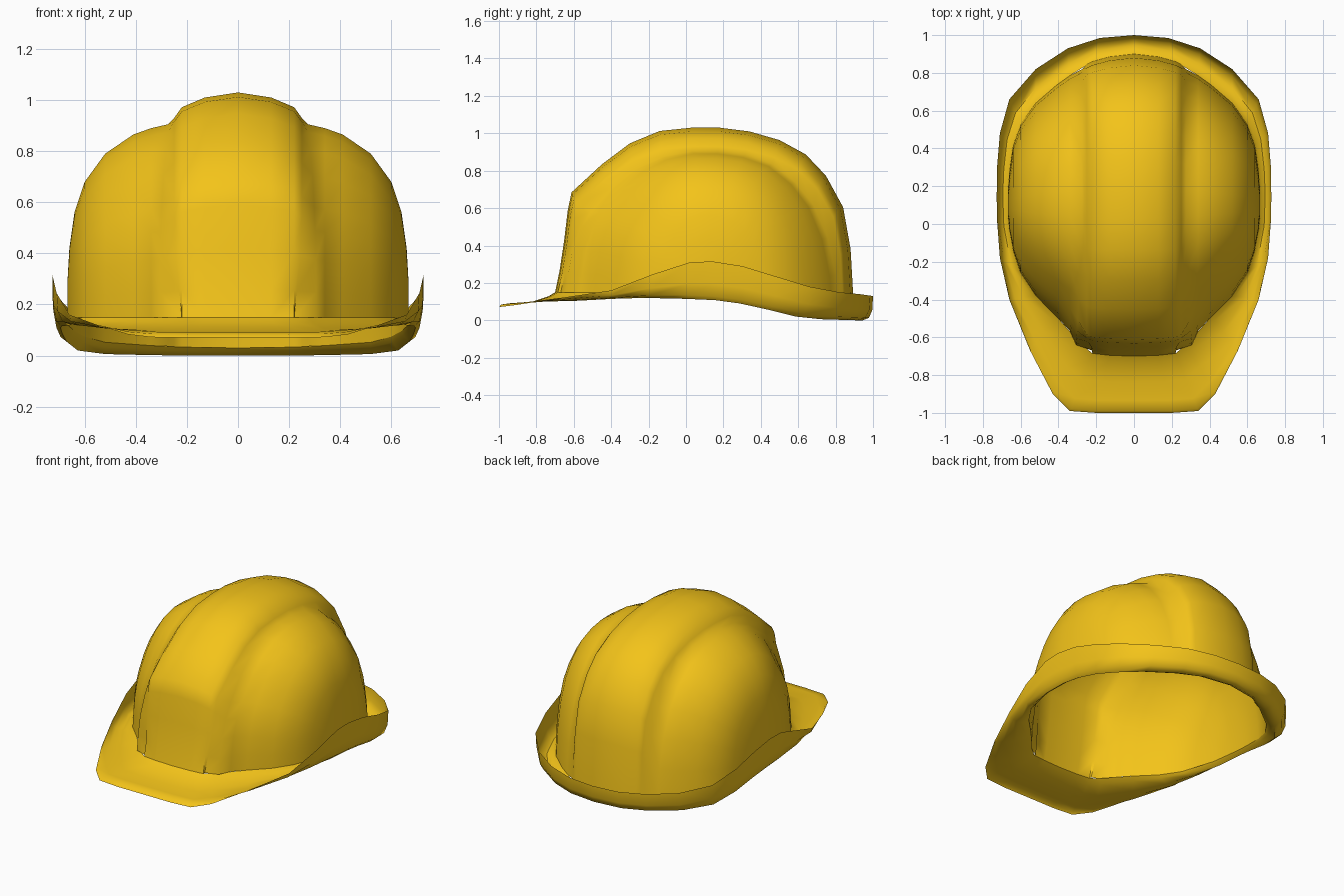
import bpy, bmesh

if "Cube" in bpy.data.objects:
    bpy.data.objects.remove(bpy.data.objects["Cube"])

YC = 0.1  # fore-aft middle of the shell

# fore-aft profiles (depth fraction, height fraction): raised crown and lower dome
CROWN = [(-1, 0), (-.97, .13), (-.94, .31), (-.915, .5), (-.89, .607), (-.69, .775), (-.5, .905),
         (-.3, .98), (-.09, 1), (.1, 1), (.3, .978), (.5, .93), (.675, .854), (.81, .74),
         (.925, .573), (.975, .35), (1, 0)]
DOME = [(-1, 0), (-.985, .13), (-.955, .3), (-.9, .45), (-.82, .57), (-.67, .74), (-.5, .87),
        (-.3, .96), (-.09, 1), (.1, 1), (.3, .975), (.5, .915), (.675, .8), (.81, .66),
        (.915, .46), (.975, .23), (1, 0)]

# slices from the centre outwards: x, front y, back y, top z
SLICES = [(0, -.70, .90, 1.03), (.13, -.695, .885, 1.01), (.22, -.685, .86, .972),
          (.25, -.67, .845, .93), (.275, -.64, .82, .905), (.34, -.565, .785, .89),
          (.41, -.49, .735, .865), (.52, -.38, .64, .79), (.60, -.26, .53, .68),
          (.64, -.14, .42, .56), (.66, -.03, .28, .42), (.668, .05, .17, .28)]
CROWN_SLICES = 4


def lerp_table(table, t):
    if t <= table[0][0]:
        return table[0][1]
    for (a, va), (b, vb) in zip(table, table[1:]):
        if t <= b:
            return va + (vb - va) * (t - a) / (b - a)
    return table[-1][1]


def base_z(y):
    return lerp_table([(-.7, .15), (-.2, .15), (.1, .135), (.4, .1), (.65, .05), (.9, .03)], y)


mat = bpy.data.materials.new("yellow_plastic")
mat.diffuse_color = (0.9, 0.55, 0.01, 1)
mat.use_nodes = True
mat.node_tree.nodes["Principled BSDF"].inputs["Base Color"].default_value = mat.diffuse_color


def loft(name, rows, cap=False):
    """Skin between rows of points, mirrored across x = 0."""
    bm = bmesh.new()
    grid = [[bm.verts.new(p) for p in row] for row in rows]
    for r0, r1 in zip(grid, grid[1:]):
        for i in range(len(r0) - 1):
            bm.faces.new((r0[i], r0[i + 1], r1[i + 1], r1[i]))
    if cap:
        bm.faces.new(grid[-1])
    bmesh.ops.recalc_face_normals(bm, faces=bm.faces)
    # make the faces point upwards overall
    if sum(f.normal.z * f.calc_area() for f in bm.faces) < 0:
        bmesh.ops.reverse_faces(bm, faces=bm.faces)
    me = bpy.data.meshes.new(name)
    bm.to_mesh(me)
    bm.free()
    ob = bpy.data.objects.new(name, me)
    bpy.context.collection.objects.link(ob)
    me.materials.append(mat)
    mod = ob.modifiers.new("mirror", 'MIRROR')
    mod.use_clip = True
    bpy.ops.object.select_all(action='DESELECT')
    ob.select_set(True)
    bpy.context.view_layer.objects.active = ob
    bpy.ops.object.shade_smooth_by_angle(angle=0.96)
    return ob


# shell: raised crown band, step down, then rounded sides
rows = []
for n, (x, yf, yb, top) in enumerate(SLICES):
    row = []
    for u, h in (CROWN if n < CROWN_SLICES else DOME):
        y = YC + u * ((YC - yf) if u < 0 else (yb - YC))
        z0 = base_z(y)
        px = x
        if n == CROWN_SLICES:               # step widens towards the front
            px += .045 * max(0, -u - .3)
        elif n == CROWN_SLICES - 1:         # front panel narrows at its foot
            px -= .03 * max(0, 1 - h / .4) * (u < 0)
        row.append((px, y, z0 + h * (top - z0)))
    rows.append(row)
loft("helmet_shell", rows, cap=True)

# brim: slice index and side of the inner edge, outer x, y, lip z, gutter z
BRIM = [(0, 1, 0, -1, .07, .095), (1, 1, .2, -1, .07, .095), (2, 1, .34, -.99, .072, .095),
        (4, 1, .43, -.9, .083, .1), (6, 1, .55, -.67, .12, .105), (7, 1, .66, -.4, .16, .115),
        (8, 1, .71, -.18, .245, .12), (10, 1, .725, .02, .31, .115), (11, 2, .727, .14, .315, .108),
        (10, 2, .725, .3, .29, .09), (9, 2, .71, .48, .235, .055), (8, 2, .66, .66, .18, .02),
        (7, 2, .52, .82, .15, .006), (5, 2, .35, .93, .14, .002), (2, 2, .18, .985, .132, 0),
        (0, 2, 0, 1, .13, 0)]
rows = []
for s, side, ox, oy, lip, low in BRIM:
    ix, iy = SLICES[s][0], SLICES[s][side]
    iz = base_z(iy)
    section = [(0, iz), (.12, iz + .4 * (low - iz)), (.45, low), (.78, low + .1 * (lip - low)),
               (.96, low + .42 * (lip - low)), (1, lip)]
    rows.append([(ix + u * (ox - ix), iy + u * (oy - iy), z) for u, z in section])
loft("brim", rows)
